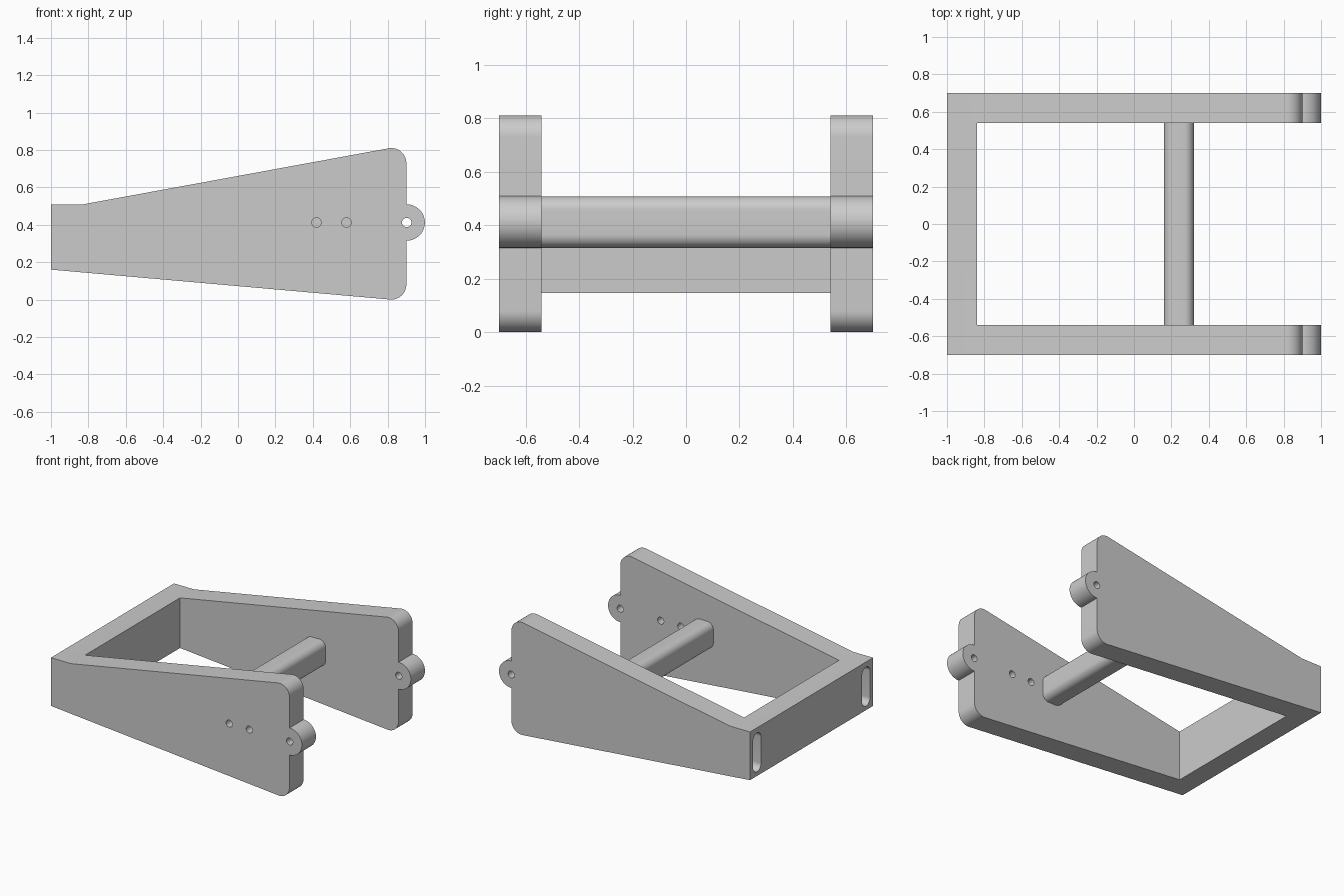
import bpy
import bmesh
from math import cos, sin, radians
from mathutils import Vector

cube = bpy.data.objects.get("Cube")
if cube:
    bpy.data.objects.remove(cube, do_unlink=True)

grey = bpy.data.materials.new("light grey")
grey.use_nodes = True
grey.diffuse_color = (0.6, 0.6, 0.6, 1)
grey.node_tree.nodes["Principled BSDF"].inputs["Base Color"].default_value = (0.6, 0.6, 0.6, 1)


def arc(cx, cz, r, start, end, steps=16):
    """Points on an arc, angles in degrees."""
    angles = [radians(start + (end - start) * i / steps) for i in range(steps + 1)]
    return [(cx + r * cos(a), cz + r * sin(a)) for a in angles]


def prism(name, outline, low, high, axis="y"):
    """Extrude an outline along y (outline in x, z) or along x (outline in y, z)."""
    bm = bmesh.new()
    place = (lambda u, v: (u, low, v)) if axis == "y" else (lambda u, v: (low, u, v))
    face = bm.faces.new([bm.verts.new(place(u, v)) for u, v in outline])
    new = bmesh.ops.extrude_face_region(bm, geom=[face])["geom"]
    offset = Vector((0, high - low, 0) if axis == "y" else (high - low, 0, 0))
    bmesh.ops.translate(bm, verts=[g for g in new if isinstance(g, bmesh.types.BMVert)], vec=offset)
    bmesh.ops.recalc_face_normals(bm, faces=bm.faces)
    mesh = bpy.data.meshes.new(name)
    bm.to_mesh(mesh)
    bm.free()
    mesh.materials.append(grey)
    obj = bpy.data.objects.new(name, mesh)
    bpy.context.collection.objects.link(obj)
    return obj


def activate(obj):
    bpy.ops.object.select_all(action="DESELECT")
    obj.select_set(True)
    bpy.context.view_layer.objects.active = obj


def cut(target, cutter):
    """Subtract the cutter, then remove it."""
    cutter.hide_render = True
    mod = target.modifiers.new("cut", "BOOLEAN")
    mod.operation = "DIFFERENCE"
    mod.solver = "EXACT"
    mod.object = cutter
    activate(target)
    bpy.ops.object.modifier_apply(modifier=mod.name)
    bpy.data.objects.remove(cutter, do_unlink=True)


def circle(cx, cz, r):
    return arc(cx, cz, r, 0, 360, 32)[:-1]


# U-shaped frame: tapered side profile with rounded corners and a pivot ear
EAR_Z = 0.412
outline = [(-1, 0.16)]
outline += arc(0.82, 0.08, 0.08, -95, 0)
outline += arc(0.902, EAR_Z, 0.097, -91, 91, 32)
outline += arc(0.82, 0.73, 0.08, 0, 100.5)
outline += [(-0.84, 0.507), (-1, 0.507)]
frame = prism("frame", outline, -0.7, 0.7)

# Open space between the two arms
cut(frame, prism("arm_gap", [(-0.84, -1), (2, -1), (2, 2), (-0.84, 2)], -0.54, 0.54))

# Pivot holes through both ears, pin holes through the front arm only
cut(frame, prism("pivot_hole", circle(0.902, EAR_Z, 0.025), -1, 1))
for x in (0.42, 0.58):
    cut(frame, prism("pin_hole", circle(x, EAR_Z, 0.025), -1, -0.3))

# Rounded upright slots in the closed end
for y in (-0.62, 0.62):
    slot = arc(y, 0.425, 0.045, 0, 180) + arc(y, 0.235, 0.045, 180, 360)
    cut(frame, prism("slot", slot, -1.2, -0.84, "x"))

# Rounded bar joining the arms
R = 0.05
section = []
for cx, cz, start in ((0.32 - R, 0.507 - R, 0), (0.16 + R, 0.507 - R, 90),
                      (0.16 + R, 0.315 + R, 180), (0.32 - R, 0.315 + R, 270)):
    section += arc(cx, cz, R, start, start + 90, 10)
bar = prism("cross_bar", section, -0.55, 0.55)

for obj in (frame, bar):
    activate(obj)
    bpy.ops.object.shade_smooth_by_angle(angle=radians(25))
